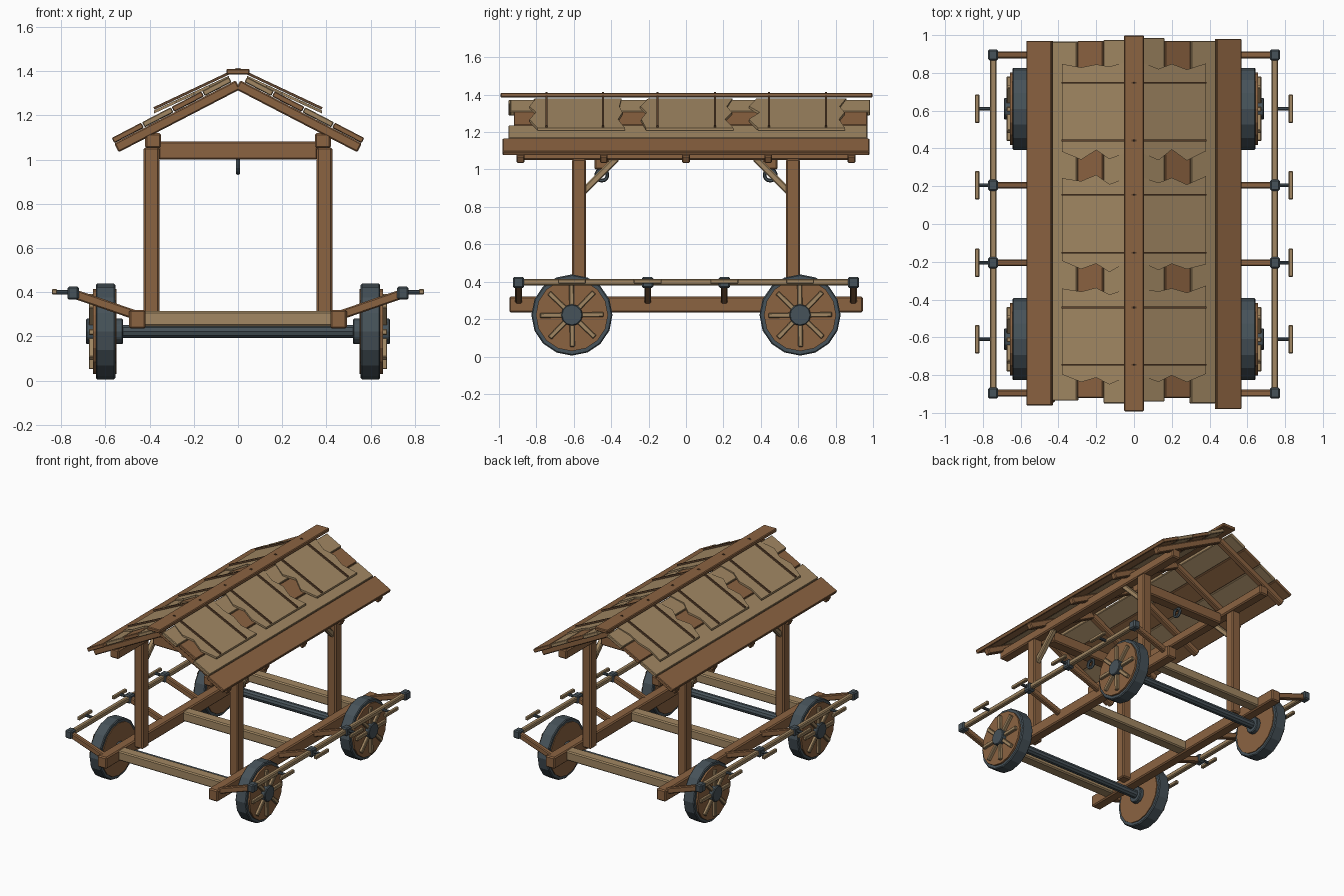
import bpy, bmesh, math, random
from mathutils import Vector, Matrix

if "Cube" in bpy.data.objects:
    bpy.data.objects.remove(bpy.data.objects["Cube"])

random.seed(4)


def material(name, rgb):
    m = bpy.data.materials.new(name)
    m.diffuse_color = (*rgb, 1)
    m.use_nodes = True
    m.node_tree.nodes["Principled BSDF"].inputs["Base Color"].default_value = m.diffuse_color
    return m


TAN = material("pale_wood", (0.36, 0.245, 0.125))
BROWN = material("brown_wood", (0.26, 0.125, 0.053))
IRON = material("dark_iron", (0.062, 0.085, 0.1))
STICK = material("dark_stick", (0.12, 0.06, 0.028))


def finish(name, bm, mat, bevel=0.0):
    bmesh.ops.recalc_face_normals(bm, faces=bm.faces)
    me = bpy.data.meshes.new(name)
    bm.to_mesh(me)
    bm.free()
    me.materials.append(mat)
    ob = bpy.data.objects.new(name, me)
    bpy.context.collection.objects.link(ob)
    if bevel:
        mod = ob.modifiers.new("chamfer", "BEVEL")
        mod.width, mod.segments = bevel, 1
    return ob


def box(name, x, y, z, mat, bevel=0.008):
    """Chamfered block from (min, max) ranges."""
    bm = bmesh.new()
    bmesh.ops.create_cube(bm, size=1)
    for v in bm.verts:
        v.co = Vector([(r[0] + r[1]) / 2 + c * (r[1] - r[0]) for r, c in zip((x, y, z), v.co)])
    return finish(name, bm, mat, bevel)


def beam(name, a, b, w, h, mat, bevel=0.006):
    """Bar from a to b, w wide sideways and h tall."""
    a, b = Vector(a), Vector(b)
    d = (b - a).normalized()
    side = Vector((0, 0, 1)).cross(d).normalized()
    up = d.cross(side)
    rot = Matrix((d, side, up)).transposed()
    bm = bmesh.new()
    bmesh.ops.create_cube(bm, size=1)
    for v in bm.verts:
        v.co = (a + b) / 2 + rot @ Vector((v.co.x * (b - a).length, v.co.y * w, v.co.z * h))
    return finish(name, bm, mat, bevel)


def drum(name, x0, x1, y, z, r, mat, sides=16, bevel=0.0):
    """Cylinder lying along x."""
    bm = bmesh.new()
    bmesh.ops.create_cone(bm, cap_ends=True, segments=sides, radius1=r, radius2=r, depth=abs(x1 - x0))
    bm.transform(Matrix.Translation(((x0 + x1) / 2, y, z)) @ Matrix.Rotation(math.pi / 2, 4, "Y"))
    return finish(name, bm, mat, bevel)


def span(s, a, b):
    return tuple(sorted((s * a, s * b)))


# Wheels and axles
WZ = 0.222
for y in (-0.61, 0.61):
    drum("axle", -0.56, 0.56, y, WZ, 0.03, IRON, 10)
    for s in (-1, 1):
        drum("wheel_tyre", s * 0.555, s * 0.643, y, WZ, 0.217, IRON, 16, 0.006)
        drum("wheel_disc", s * 0.549, s * 0.656, y, WZ, 0.193, BROWN, 16)
        drum("wheel_hub", s * 0.52, s * 0.688, y, WZ, 0.058, IRON, 12, 0.005)
        for k in range(8):
            t = math.pi * (k + 0.02) / 4
            c, n = math.cos(t), math.sin(t)
            beam("wheel_spoke", (s * 0.662, y + 0.05 * c, WZ + 0.05 * n),
                 (s * 0.662, y + 0.17 * c, WZ + 0.17 * n), 0.026, 0.026, TAN, 0.004)

# Base frame cross members
for y in (-0.76, 0, 0.76):
    box("floor_cross_beam", (-0.43, 0.43), (y - 0.04, y + 0.04), (0.245, 0.315), TAN)

for s in (-1, 1):
    # Long sills, top plates and posts
    box("sill_beam", span(s, 0.418, 0.493), (-0.945, 0.945), (0.235, 0.32), BROWN)
    box("top_plate", span(s, 0.348, 0.42), (-0.905, 0.905), (1.052, 1.12), BROWN)
    for e in (-1, 1):
        box("post", span(s, 0.355, 0.427), span(e, 0.535, 0.61), (0.27, 1.055), BROWN)
        beam("post_brace", (s * 0.39, e * 0.55, 0.88), (s * 0.39, e * 0.37, 1.06), 0.035, 0.035, TAN)

    # Side push rail on raised arms
    beam("side_rail", (s * 0.745, -0.9, 0.398), (s * 0.745, 0.9, 0.398), 0.034, 0.034, TAN)
    for y in (-0.895, -0.205, 0.205, 0.895):
        beam("rail_arm", (s * 0.43, y, 0.285), (s * 0.735, y, 0.39), 0.036, 0.042, BROWN)
        box("rail_coupler", span(s, 0.72, 0.772), (y - 0.03, y + 0.03), (0.366, 0.426), IRON)
    for y in (-0.61, -0.205, 0.205, 0.61):
        drum("handle_stub", s * 0.745, s * 0.822, y, 0.4, 0.01, IRON, 8)
        box("handle_grip", span(s, 0.818, 0.842), (y - 0.075, y + 0.075), (0.39, 0.414), TAN, 0.004)

# Tie beams with hanging iron rings
for y in (-0.45, 0.45):
    box("tie_beam", (-0.36, 0.36), (y - 0.04, y + 0.04), (1.0, 1.082), BROWN)
    bpy.ops.mesh.primitive_torus_add(major_segments=14, minor_segments=6, major_radius=0.03,
                                     minor_radius=0.01, location=(0, y, 0.97),
                                     rotation=(0, math.pi / 2, 0))
    ring = bpy.context.object
    ring.name = "hanging_ring"
    ring.data.materials.append(IRON)

# Rafter pairs
for y in (-0.885, -0.44, 0, 0.44, 0.885):
    for s in (-1, 1):
        beam("rafter", (s * 0.55, y, 1.053), (0, y, 1.338), 0.042, 0.045, BROWN)


def roof_z(x):
    return 1.12 + 0.52 * (0.5 - x)


# Roof planks: inner x, outer x, colour, then y ends for left and right sides
PLANKS = [(0.432, 0.565, BROWN, (-0.96, 0.97), (-0.98, 0.98)),
          (0.298, 0.428, TAN, (-0.935, 0.965), (-0.95, 0.97)),
          (0.16, 0.294, BROWN, (-0.92, 0.97), (-0.92, 0.97)),
          (0.035, 0.156, TAN, (-0.95, 0.975), (-0.94, 0.985))]
for inner, outer, mat, left, right in PLANKS:
    for s, (y0, y1) in ((-1, left), (1, right)):
        mid, run = (inner + outer) / 2, outer - inner
        beam("roof_plank", (s * mid, y0, roof_z(mid)), (s * mid, y1, roof_z(mid)),
             run / math.cos(math.atan(0.52)), 0.026, mat, 0.004)
        # tilt the flat plank to the roof pitch
        ob = bpy.context.collection.objects[-1]
        pivot = Matrix.Translation((s * mid, 0, roof_z(mid)))
        ob.data.transform(pivot @ Matrix.Rotation(s * math.atan(0.52), 4, "Y") @ pivot.inverted())
box("ridge_cap", (-0.053, 0.053), (-0.992, 0.998), (1.384, 1.41), BROWN, 0.005)


def patch_z(x):
    return 1.398 - 0.462 * x


# Ragged cover panels over the planks
for s in (-1, 1):
    for y0, y1 in ((-0.825, -0.35), (-0.225, 0.235), (0.36, 0.84)):
        xs = (0.04, 0.13, 0.2, 0.28, 0.38)
        bm = bmesh.new()
        rows = []
        for i, x in enumerate(xs):
            lo = y0 + 0.022 * (-1) ** i + random.uniform(-0.012, 0.012)
            hi = y1 + 0.015 * (-1) ** i + random.uniform(-0.012, 0.012)
            rows.append([bm.verts.new((s * x, y, patch_z(x) + t))
                         for y, t in ((lo, -0.014), (hi, -0.014), (hi, 0), (lo, 0))])
        for a, b in zip(rows, rows[1:]):
            for k in range(4):
                bm.faces.new((a[k], a[(k + 1) % 4], b[(k + 1) % 4], b[k]))
        bm.faces.new(rows[0])
        bm.faces.new(rows[-1])
        finish("cover_panel", bm, TAN)
    # Thin sticks holding the panels down
    for y in (-0.745, -0.443, -0.152, 0.155, 0.443, 0.748):
        beam("hold_down_stick", (0, y, 1.41), (s * 0.38, y, 1.231), 0.01, 0.012, STICK, 0)
